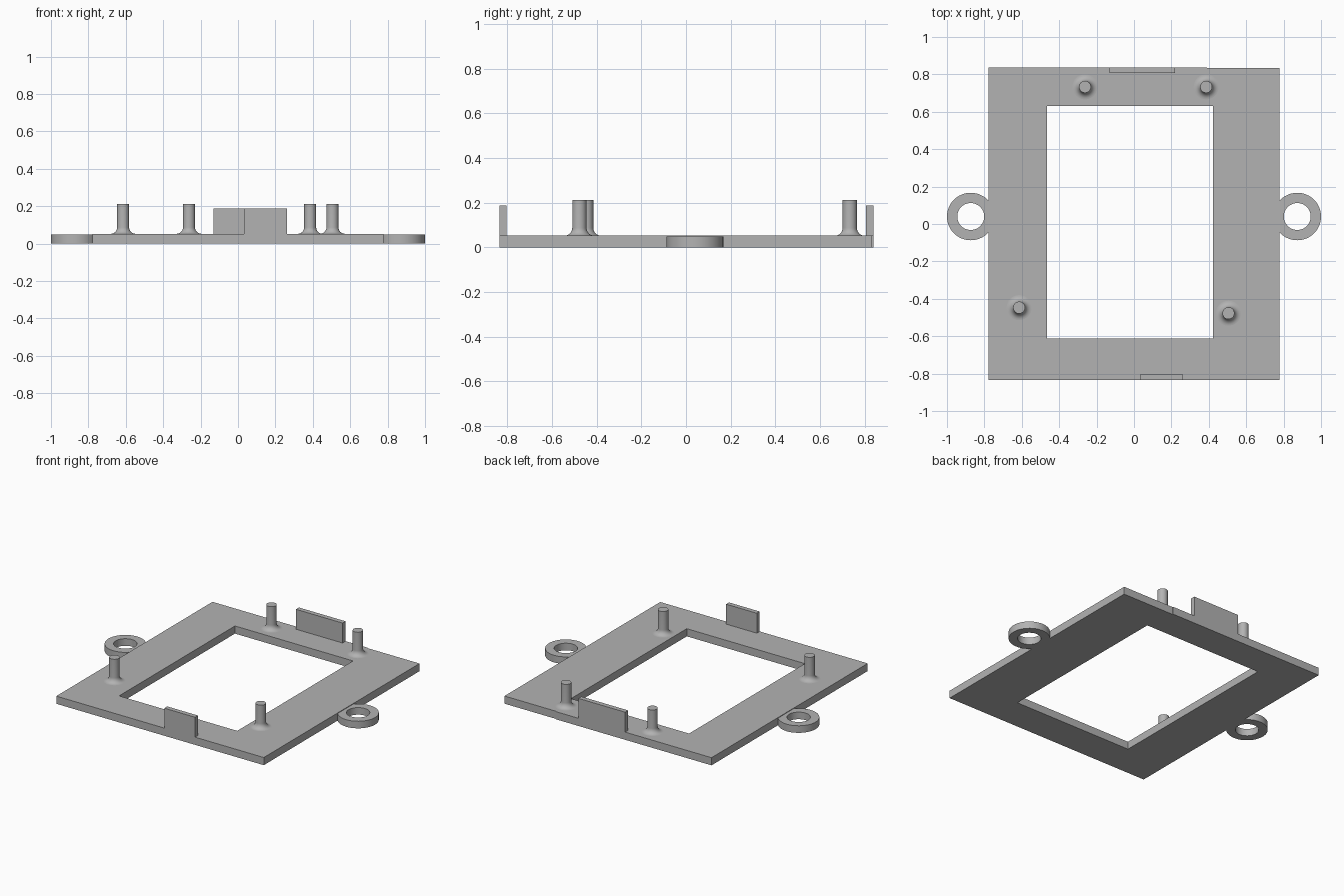
import bpy, bmesh, math
from mathutils import Vector

cube = bpy.data.objects.get("Cube")
if cube:
    bpy.data.objects.remove(cube, do_unlink=True)

grey = bpy.data.materials.new("plain grey")
grey.use_nodes = True
colour = (0.45, 0.45, 0.45, 1)
grey.diffuse_color = colour
grey.node_tree.nodes["Principled BSDF"].inputs["Base Color"].default_value = colour

THICK = 0.052
EDGE = 0.778


def finish(name, bm, smooth=False):
    bmesh.ops.recalc_face_normals(bm, faces=bm.faces)
    mesh = bpy.data.meshes.new(name)
    bm.to_mesh(mesh)
    bm.free()
    mesh.materials.append(grey)
    ob = bpy.data.objects.new(name, mesh)
    bpy.context.collection.objects.link(ob)
    if smooth:
        bpy.ops.object.select_all(action='DESELECT')
        ob.select_set(True)
        bpy.context.view_layer.objects.active = ob
        bpy.ops.object.shade_smooth_by_angle(angle=math.radians(35))
    return ob


def prism(name, outline, z0, z1):
    bm = bmesh.new()
    face = bm.faces.new([bm.verts.new((x, y, z0)) for x, y in outline])
    top = bmesh.ops.extrude_face_region(bm, geom=[face])["geom"]
    verts = [v for v in top if isinstance(v, bmesh.types.BMVert)]
    bmesh.ops.translate(bm, verts=verts, vec=(0, 0, z1 - z0))
    return finish(name, bm)


def rect(x0, x1, y0, y1):
    return [(x0, y0), (x1, y0), (x1, y1), (x0, y1)]


def lathe(profile, centre, steps=48, closed=False):
    bm = bmesh.new()
    verts = [bm.verts.new((r, 0, z)) for r, z in profile]
    edges = [bm.edges.new(pair) for pair in zip(verts, verts[1:])]
    if closed:
        edges.append(bm.edges.new((verts[-1], verts[0])))
    bmesh.ops.spin(bm, geom=verts + edges, cent=(0, 0, 0), axis=(0, 0, 1),
                   angle=math.tau, steps=steps)
    bmesh.ops.remove_doubles(bm, verts=bm.verts, dist=1e-4)
    bmesh.ops.translate(bm, verts=bm.verts, vec=Vector((*centre, 0)))
    return bm


# Flat frame with a small step in its back edge and an off-centre opening
frame = prism("frame", [(-EDGE, -0.835), (EDGE, -0.835), (EDGE, 0.833),
                        (0.39, 0.833), (0.39, 0.838), (-EDGE, 0.838)], 0, THICK)
cutter = prism("opening_cutter", rect(-0.464, 0.422, -0.611, 0.63), -0.1, 0.2)
cutter.hide_render = True
cutter.hide_set(True)
cut = frame.modifiers.new("opening", 'BOOLEAN')
cut.operation = 'DIFFERENCE'
cut.solver = 'EXACT'
cut.object = cutter
bpy.context.view_layer.objects.active = frame
frame.select_set(True)
bpy.ops.object.modifier_apply(modifier=cut.name)
bpy.data.objects.remove(cutter, do_unlink=True)

# Upright tabs flush with the front and back edges
prism("back_tab", rect(-0.13, 0.22, 0.806, 0.838), THICK, 0.187)
prism("front_tab", rect(0.032, 0.262, -0.835, -0.804), THICK, 0.187)

# Screw rings, trimmed where they meet the frame sides
for side, name in ((1, "left_ring"), (-1, "right_ring")):
    bm = lathe([(0.072, 0), (0.127, 0), (0.127, 0.048), (0.072, 0.048)],
               (side * 0.873, 0.04), closed=True)
    geom = bm.verts[:] + bm.edges[:] + bm.faces[:]
    bmesh.ops.bisect_plane(bm, geom=geom, plane_co=(side * EDGE, 0, 0),
                           plane_no=(side, 0, 0), clear_inner=True)
    bmesh.ops.holes_fill(bm, edges=[e for e in bm.edges if e.is_boundary])
    finish(name, bm, smooth=True)

# Mounting pegs with a filleted foot
PEG, FILLET = 0.032, 0.035
foot = []
for i in range(9):
    a = math.pi / 2 * i / 8
    foot.append((PEG + FILLET * (1 - math.sin(a)), THICK + FILLET * (1 - math.cos(a))))
peg_profile = foot + [(PEG, 0.212), (0, 0.212)]
pegs = {"back_right_peg": (-0.262, 0.733), "back_left_peg": (0.386, 0.733),
        "front_right_peg": (-0.614, -0.447), "front_left_peg": (0.505, -0.477)}
for name, centre in pegs.items():
    finish(name, lathe(peg_profile, centre, steps=32), smooth=True)
